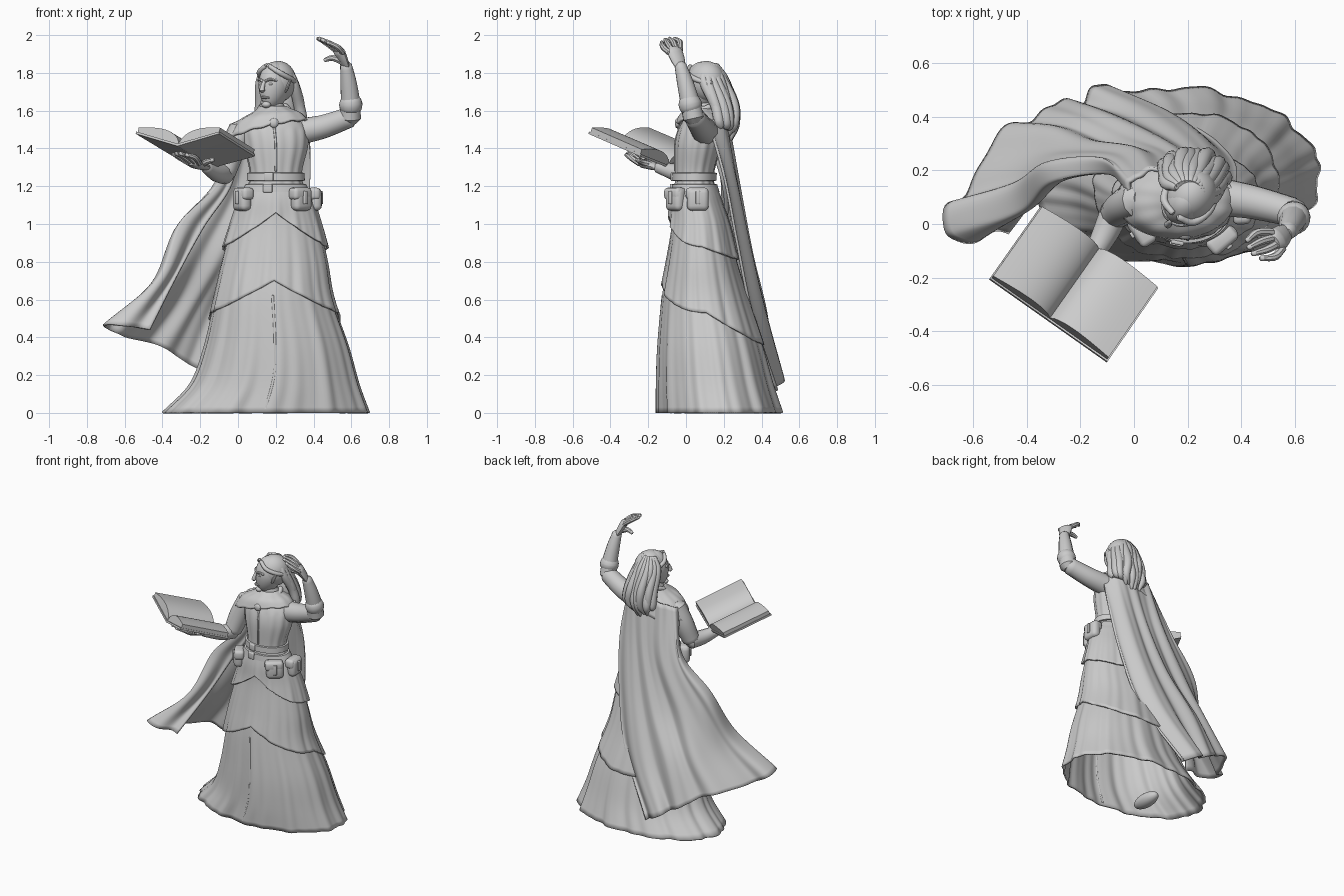
import bpy, bmesh
from math import sin, cos, pi, radians, sqrt
from mathutils import Vector, Matrix

if "Cube" in bpy.data.objects:
    bpy.data.objects.remove(bpy.data.objects["Cube"])

grey = bpy.data.materials.new("plain_grey")
grey.use_nodes = True
grey.diffuse_color = (0.6, 0.6, 0.6, 1)
grey.node_tree.nodes["Principled BSDF"].inputs["Base Color"].default_value = (0.6, 0.6, 0.6, 1)
made = []


def add(name, bm, thick=0):
    bmesh.ops.recalc_face_normals(bm, faces=bm.faces)
    mesh = bpy.data.meshes.new(name)
    bm.to_mesh(mesh)
    bm.free()
    ob = bpy.data.objects.new(name, mesh)
    bpy.context.collection.objects.link(ob)
    mesh.materials.append(grey)
    if thick:
        mod = ob.modifiers.new("thickness", "SOLIDIFY")
        mod.thickness, mod.offset = thick, 0
    made.append(ob)
    return ob


def spline(keys, n):
    """Smooth curve through keys of any dimension."""
    k = [Vector(p) for p in keys]
    k = [k[0] * 2 - k[1]] + k + [k[-1] * 2 - k[-2]]
    out = []
    for i in range(n):
        s = i / (n - 1) * (len(k) - 3)
        j = min(int(s), len(k) - 4)
        t = s - j
        a, b, c, d = k[j:j + 4]
        out.append(b + (c - a) * (t / 2) + (a * 2 - b * 5 + c * 4 - d) * (t * t / 2)
                   + (b * 3 - a - c * 3 + d) * (t ** 3 / 2))
    return out


def grid(name, rows, closed=True, caps=False, thick=0):
    """Skin rows of points into one surface."""
    bm = bmesh.new()
    vs = [[bm.verts.new(p) for p in row] for row in rows]
    m = len(rows[0])
    for lo, hi in zip(vs, vs[1:]):
        for i in range(m if closed else m - 1):
            j = (i + 1) % m
            bm.faces.new((lo[i], lo[j], hi[j], hi[i]))
    if caps:
        bm.faces.new(vs[0])
        bm.faces.new(vs[-1])
    return add(name, bm, thick)


def tube(name, keys, n=14, sides=12, flat=1, across=(0.2, 0.9, 0.3)):
    """Round limb through (x, y, z, radius) keys; flat squashes it across one axis."""
    pts = spline(keys, n)
    rows = []
    for i, p in enumerate(pts):
        tan = (pts[min(i + 1, n - 1)] - pts[max(i - 1, 0)]).xyz.normalized()
        u = Vector(across)
        u = (u - tan * u.dot(tan)).normalized()
        w = tan.cross(u)
        ring = lambda c, r: [c + u * (r * cos(2 * pi * k / sides)) + w * (r * flat * sin(2 * pi * k / sides))
                             for k in range(sides)]
        r = p[3]
        if i == 0:
            rows.append(ring(p.xyz - tan * r * 0.5, r * 0.55))
        rows.append(ring(p.xyz, r))
        if i == n - 1:
            rows.append(ring(p.xyz + tan * r * 0.5, r * 0.55))
    return grid(name, rows, caps=True)


def ball(name, centre, size, turn=0, shape=None):
    bm = bmesh.new()
    bmesh.ops.create_uvsphere(bm, u_segments=28, v_segments=18, radius=1)
    for v in bm.verts:
        if shape:
            shape(v.co)
        v.co = Matrix.Rotation(turn, 3, "Z") @ (v.co * Vector(size)) + Vector(centre)
    return add(name, bm)


def box(name, centre, size, turn=0, bevel=0.015):
    bm = bmesh.new()
    bmesh.ops.create_cube(bm, size=1)
    for v in bm.verts:
        v.co = v.co * Vector(size)
    bmesh.ops.bevel(bm, geom=bm.edges[:], offset=bevel, segments=3, profile=0.5, affect="EDGES")
    bm.transform(Matrix.Translation(centre) @ Matrix.Rotation(turn, 4, "Z"))
    return add(name, bm)


# Body silhouette: height, centre x, half width, centre y, half depth
BODY = spline([(0, .15, .54, .18, .325), (.15, .195, .44, .155, .3), (.35, .205, .375, .13, .27),
               (.6, .19, .305, .1, .22), (.8, .195, .268, .085, .175), (1, .2, .222, .075, .14),
               (1.13, .2, .185, .055, .12), (1.25, .2, .135, .045, .1), (1.42, .2, .17, .065, .12),
               (1.52, .19, .17, .08, .11), (1.59, .19, .1, .09, .075), (1.63, .19, .052, .09, .052),
               (1.69, .19, .05, .085, .05)], 120)


def around(z, a, out=0):
    """Point on the body at height z; angle 0 is the front, positive toward its left."""
    i = next((i for i in range(len(BODY) - 2) if BODY[i + 1][0] >= z), len(BODY) - 2)
    lo, hi = BODY[i], BODY[i + 1]
    _, cx, rx, cy, ry = lo.lerp(hi, (z - lo[0]) / (hi[0] - lo[0]))
    return Vector((cx + sin(a) * (rx + out), cy - cos(a) * (ry + out), z))


def tier(name, top, hem, flare, pleat, phase, start=0.0):
    """One pleated skirt layer hanging from top down to hem(frontness)."""
    rows, n, m = [], 28, 180
    for j in range(n + 1):
        k = j / n
        row = []
        for i in range(m):
            a = 2 * pi * i / m
            wave = sin(11 * a + phase) + 0.7 * sin(19 * a + 2 * phase + k) + 0.4 * sin(31 * a)
            z = top + (hem(cos(a)) - top) * k
            row.append(around(max(z, 0), a, start + flare * k + pleat * wave * k))
        rows.append(row)
    return grid(name, rows, thick=0.012)


def pointed_hem(side, rise, drop):
    """Hem that climbs to a point at the front and sinks toward the back."""
    return lambda f: side + (rise * (1 - sqrt(max(0, 1 - f * f))) if f > 0 else drop * f)


# Gown: three skirt layers and the bodice
tier("lower_skirt", 0.85, lambda f: 0, 0, 0.007, 0.5)
tier("middle_skirt", 1.08, pointed_hem(0.53, 0.17, 0.17), 0.014, 0.004, 1.7)
tier("upper_skirt", 1.2, pointed_hem(0.88, 0.18, 0.07), 0.018, 0.003, 2.6, 0.006)
ANGLES = [2 * pi * i / 72 for i in range(72)]
grid("bodice", [[around(1 + 0.69 * j / 40, a, 0.003 * sin(14 * a) * (j < 30)) for a in ANGLES]
                for j in range(41)], caps=True)
tube("front_seam", [(*around(z, 0, 0.002), 0.006) for z in (1.28, 1.36, 1.44, 1.52)])
tube("skirt_opening", [(*around(z, -0.02, 0.004), 0.008) for z in (0.02, 0.2, 0.4, 0.62)])
ball("shoe", (-.08, 0.03, 0.045), (0.05, 0.11, 0.045))

# Belts, buckles and pouches
for z in (1.19, 1.25):
    prof = ((-0.022, 0.004), (-0.02, 0.016), (0.02, 0.016), (0.022, 0.004))
    grid("belt", [[around(z + dz, a, o) for a in ANGLES] for dz, o in prof])
    box("buckle", around(z, -0.25, 0.018), (0.05, 0.016, 0.046), -0.2, 0.006)
for deg in (40, 93, -58):
    a = radians(deg)
    box("pouch", around(1.13, a, 0.025), (0.115, 0.065, 0.12), a, 0.026)
    box("pouch_flap", around(1.16, a, 0.03), (0.12, 0.068, 0.065), a, 0.02)
    box("pouch_strap", around(1.14, a, 0.062), (0.024, 0.014, 0.07), a, 0.005)

# Cape: control columns from the turned-in right edge to the left edge
COLUMNS = [
    [(.0, .1, 1.5), (-.03, .19, 1.22), (-.18, .2, .98), (-.32, .13, .72), (-.46, -.05, .44)],
    [(-.02, .12, 1.52), (-.1, .2, 1.23), (-.31, .17, 1.0), (-.43, .06, .71), (-.7, -.03, .47)],
    [(.0, .17, 1.54), (-.1, .25, 1.2), (-.29, .25, .91), (-.43, .2, .63), (-.62, .15, .41)],
    [(.08, .2, 1.56), (.03, .27, 1.2), (-.13, .3, .85), (-.28, .36, .58), (-.43, .38, .36)],
    [(.2, .21, 1.56), (.14, .27, 1.2), (.02, .33, .85), (-.14, .4, .55), (-.26, .44, .26)],
    [(.3, .2, 1.56), (.25, .27, 1.2), (.18, .34, .85), (.06, .42, .5), (-.14, .5, .19)],
    [(.37, .12, 1.55), (.38, .21, 1.25), (.34, .28, .9), (.24, .36, .52), (-.02, .49, .12)]]
cols = [spline(c, 44) for c in COLUMNS]
rows = []
for j in range(44):
    row = spline([c[j] for c in cols], 100)
    t = j / 43
    fold = Vector((-0.4, 0.9, 0.1)) * (0.006 + 0.016 * t)
    rows.append([p + fold * (sin(i / 99 * 30 + t) + 0.4 * sin(i / 99 * 57)) for i, p in enumerate(row)])
grid("cape", rows, closed=False, thick=0.014)

# Shoulder mantle with brooch
rows = []
for cx, rx, ry, lift in spline([(.19, .065, .062, 0), (.18, .1, .085, .2), (.165, .17, .12, .5),
                                (.155, .215, .14, 1)], 14):
    rows.append([Vector((cx + sin(a) * rx, 0.09 - cos(a) * ry,
                         1.62 - lift * (0.13 - 0.03 * cos(a) - 0.05 * sin(a)) + 0.004 * sin(12 * a) * lift))
                 for a in ANGLES])
grid("mantle", rows, thick=0.014)
tube("collar", [(.19 + .075 * sin(a), .09 - .072 * cos(a), 1.605 - .03 * cos(a), .016)
                for a in (0, .8, 1.6, 2.4, 3.14, 3.9, 4.7, 5.5, 6.28)], 40)
ball("brooch", (.19, -.045, 1.535), (.025, .014, .025))

# Arms
tube("right_upper_arm", [(.02, .09, 1.5, .07), (-.03, .07, 1.39, .068), (-.07, .04, 1.27, .058)])
tube("right_forearm", [(-.07, .05, 1.265, .055), (-.11, -.04, 1.27, .048), (-.17, -.15, 1.3, .03)])
tube("left_upper_arm", [(.33, .1, 1.49, .072), (.45, .08, 1.515, .064), (.59, .045, 1.565, .056)])
tube("left_forearm", [(.595, .04, 1.56, .057), (.595, .02, 1.65, .052), (.585, -.005, 1.75, .044), (.572, -.03, 1.84, .032)])
tube("left_cuff", [(.597, .03, 1.61, .058), (.597, .022, 1.635, .062), (.595, .018, 1.66, .055)], 6, 20)


def hand(side, wrist, knuckle, tip, across, thumb):
    w, k, t, ac = (Vector(v) for v in (wrist, knuckle, tip, across))
    ac.normalize()
    tube(side + "_palm", [(*w, .031), (*w.lerp(k, 0.5), .042), (*k, .046)], 8, 12, 0.55, ac)
    for i in range(4):
        o = ac * (i - 1.5)
        end = k.lerp(t, (0.9, 1, 1, 0.85)[i]) + o * 0.028
        tube(side + "_finger", [(*(k + o * 0.024), .016), (*((k + end) / 2 + o * 0.024 + Vector((0, 0, .008))), .015),
                                (*end, .01)], 8, 8)
    tube(side + "_thumb", [(*w.lerp(k, 0.3), .019), (*w.lerp(k, 0.7).lerp(Vector(thumb), 0.5), .017), (*thumb, .011)], 8, 8)


hand("left", (.572, -.028, 1.83), (.535, -.06, 1.915), (.435, -.1, 1.98), (.55, -.8, -.2), (.46, -.04, 1.868))
hand("right", (-.17, -.15, 1.3), (-.23, -.22, 1.32), (-.32, -.3, 1.375), (.72, -.68, 0), (-.13, -.26, 1.34))

# Open book: near and far ends of left edge, spine and right edge
NEAR = [Vector(p) for p in ((-.54, -.205, 1.485), (-.32, -.36, 1.42), (-.1, -.515, 1.485))]
FAR = [Vector(p) for p in ((-.35, .065, 1.37), (-.13, -.09, 1.305), (.09, -.24, 1.365))]
UP = Vector((0.2, 0.28, 0.94))


def book_part(name, low, high, inset):
    rows = []
    us = [-1 + i / 20 for i in range(41)]
    for k in range(9):
        e = inset + (1 - 2 * inset) * k / 8
        l, s, r = (n.lerp(f, e) for n, f in zip(NEAR, FAR))
        at = lambda u, h: s.lerp(l if u < 0 else r, abs(u) * (1 - inset)) + UP * h
        rows.append([at(u, low) for u in us] + [at(u, high(abs(u))) for u in reversed(us)])
    grid(name, rows, caps=True)


book_part("book_cover", -0.008, lambda u: 0.005, 0)
book_part("book_pages", 0.005, lambda u: 0.012 + 0.05 * sin(pi * min(1, u ** 0.6 * 0.88)), 0.02)

# Head turned toward its right
TURN = radians(-38)
HEAD = Vector((.195, .085, 1.735))


def on_head(x, y, z):
    return HEAD + Matrix.Rotation(TURN, 3, "Z") @ Vector((x, y, z))


def jaw(co):
    if co.z < 0:
        co.x *= 1 - 0.25 * (-co.z) ** 1.5
        if co.y < 0:
            co.y -= 0.28 * co.z * co.z
        else:
            co.y *= 1 + 0.35 * co.z


ball("head", HEAD, (.081, .096, .125), TURN, jaw)
tube("nose", [(*on_head(0, -.092, .02), .009), (*on_head(0, -.106, -.01), .012), (*on_head(0, -.11, -.03), .015)], 8, 10)
tube("lips", [(*on_head(x, y, -.066), r) for x, y, r in ((-.026, -.082, .004), (0, -.096, .009), (.026, -.082, .004))], 8, 8)
ball("chin", on_head(0, -.074, -.103), (.026, .022, .018), TURN)
for s in (-1, 1):
    tube("brow", [(*on_head(s * x, y, z), .008) for x, y, z in ((.012, -.093, .022), (.035, -.086, .03), (.06, -.062, .026))], 8, 8)
    ball("eye", on_head(s * .032, -.08, .006), (.014, .01, .008), TURN)
    tube("ear", [(*on_head(s * .08, -.008, -.035), .01), (*on_head(s * .09, 0, 0), .016), (*on_head(s * .098, .02, .04), .006)], 8, 8, 0.5)

# Hair: cap, back mass and locks flowing over the back and left shoulder
ball("hair_cap", on_head(0, .028, .02), (.092, .105, .108), TURN)
ball("hair_mass", (.21, .19, 1.6), (.1, .07, .15))
for i in range(12):
    q = -0.62 + 1.62 * i / 11
    a = radians(100) * q
    s, c = sin(a), cos(a)
    wob = 0.012 * sin(2.4 * i)
    keys = [(.05 * s, .03 + .04 * c, .1, .016), (.09 * s, .02 + .095 * c, .02, .026),
            (.11 * s + .015, .07 + .09 * c + wob, -.11, .029), (.115 * s + .015 + wob, .1 + .07 * c, -.21, .026),
            (.09 * s, .11 + .035 * c, -.3 + .1 * abs(q) + wob, .009)]
    tube("hair_lock", [(.2 + x, .09 + y, 1.74 + z, r) for x, y, z, r in keys], 20, 10)
for s in (-1, 1):
    tube("temple_braid", [(*on_head(s * x, y, z), r) for x, y, z, r in
                          ((.015, -.065, .1, .012), (.07, -.045, .065, .014), (.09, .03, .03, .014), (.06, .11, .01, .014))])

# Smooth shading with sharp creases kept
bpy.ops.object.select_all(action="DESELECT")
for ob in made:
    ob.select_set(True)
bpy.context.view_layer.objects.active = made[0]
bpy.ops.object.shade_smooth_by_angle(angle=radians(40))
